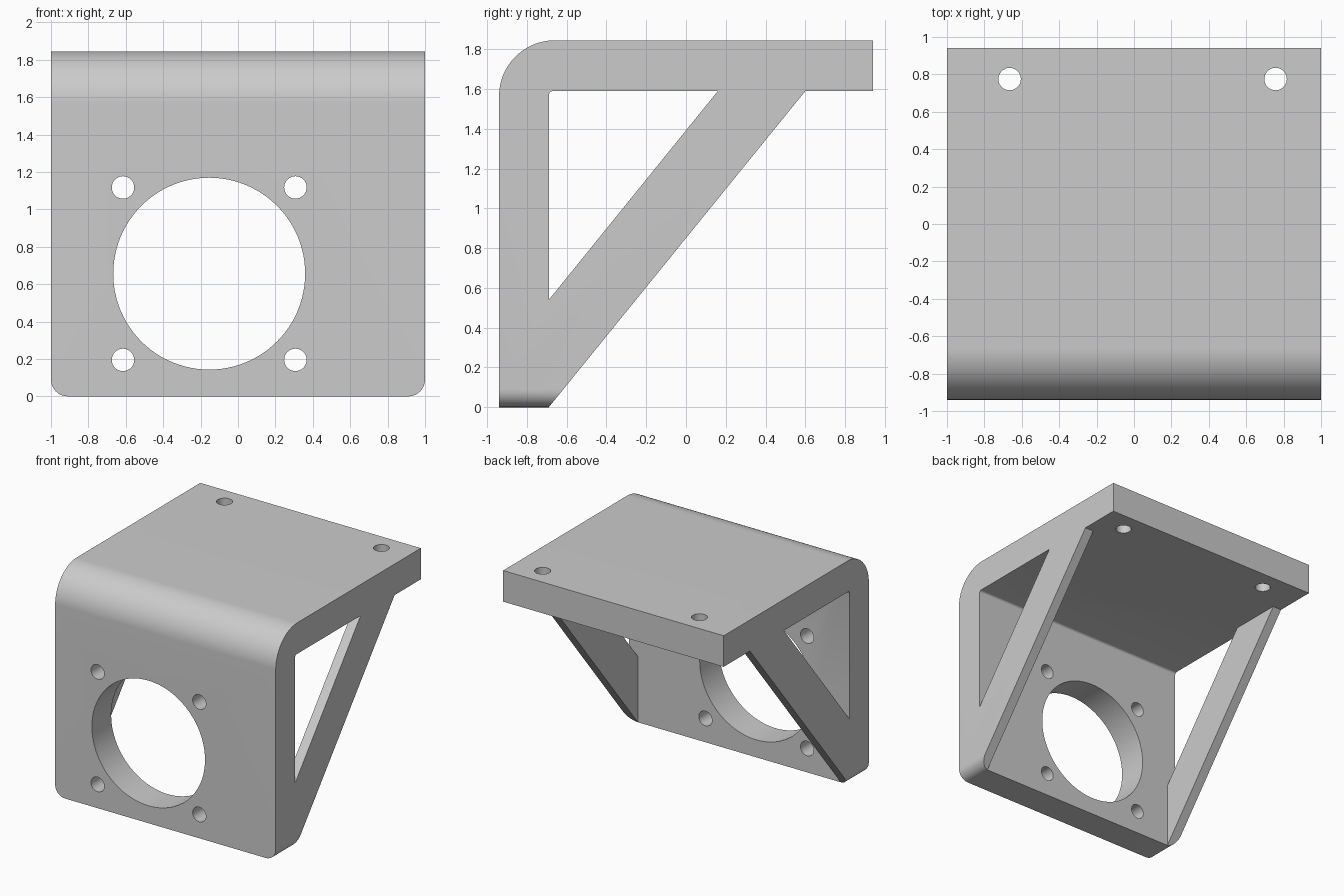
import bpy, bmesh, math
from mathutils import Matrix

cube = bpy.data.objects.get("Cube")
if cube:
    bpy.data.objects.remove(cube, do_unlink=True)

FRONT, BACK, TOP = -0.94, 0.94, 1.845
WALL, CEIL = -0.69, 1.59       # inner faces of wall and shelf
BRACE = 0.08                   # thickness of the side braces


def arc(cy, cz, r, steps):
    """Quarter arc from the front side up to the top."""
    return [(cy - r * math.cos(a), cz + r * math.sin(a))
            for a in (math.pi / 2 * i / steps for i in range(steps + 1))]


def extrude(name, profile, half):
    """Extrude a (y, z) profile across x."""
    bm = bmesh.new()
    face = bm.faces.new([bm.verts.new((-half, y, z)) for y, z in profile])
    out = bmesh.ops.extrude_face_region(bm, geom=[face])
    verts = [v for v in out["geom"] if isinstance(v, bmesh.types.BMVert)]
    bmesh.ops.translate(bm, verts=verts, vec=(2 * half, 0, 0))
    bmesh.ops.recalc_face_normals(bm, faces=bm.faces)
    return bm, name


def make_object(bm, name):
    mesh = bpy.data.meshes.new(name)
    bm.to_mesh(mesh)
    bm.free()
    obj = bpy.data.objects.new(name, mesh)
    bpy.context.collection.objects.link(obj)
    return obj


def drill(name, location, radius, segments, along_y):
    bm = bmesh.new()
    bmesh.ops.create_cone(bm, cap_ends=True, segments=segments,
                          radius1=radius, radius2=radius, depth=0.6)
    if along_y:
        bm.transform(Matrix.Rotation(math.pi / 2, 4, "X"))
    bm.transform(Matrix.Translation(location))
    return make_object(bm, name)


# Solid side profile: wall, shelf and diagonal brace
R = 0.28
profile = [(FRONT, 0)] + arc(FRONT + R, TOP - R, R, 24)
profile += [(BACK, TOP), (BACK, CEIL), (0.6, CEIL), (WALL, 0)]
bm, name = extrude("bracket", profile, 1)

# Rounded bottom corners
corners = [e for e in bm.edges
           if all(abs(v.co.z) < 1e-5 for v in e.verts)
           and abs(e.verts[0].co.x - e.verts[1].co.x) < 1e-5]
bmesh.ops.bevel(bm, geom=corners, offset=0.09, segments=10,
                profile=0.5, affect="EDGES")
bracket = make_object(bm, name)

# Space between the braces, and the triangular windows through them
inner = arc(WALL + 0.02, CEIL - 0.02, 0.02, 4)
cutters = [
    make_object(*extrude("pocket_cutter",
                         [(WALL, -0.2)] + inner + [(0.8, CEIL), (0.8, -0.2)], 1 - BRACE)),
    make_object(*extrude("window_cutter",
                         [(WALL, 0.54)] + inner + [(0.16, CEIL)], 1.2)),
]

# Large opening with four bolt holes in the wall
cx, cz, pitch = -0.154, 0.656, 0.461
mid = (FRONT + WALL) / 2
cutters.append(drill("opening_cutter", (cx, mid, cz), 0.513, 96, True))
for sx in (-1, 1):
    for sz in (-1, 1):
        cutters.append(drill("wall_hole_cutter",
                             (cx + sx * pitch, mid, cz + sz * pitch), 0.06, 32, True))

# Two bolt holes in the shelf
for x in (-0.665, 0.757):
    cutters.append(drill("shelf_hole_cutter", (x, 0.775, 1.72), 0.06, 32, False))

bpy.context.view_layer.objects.active = bracket
bracket.select_set(True)
for cutter in cutters:
    mod = bracket.modifiers.new("cut", "BOOLEAN")
    mod.operation, mod.solver, mod.object = "DIFFERENCE", "EXACT", cutter
    bpy.ops.object.modifier_apply(modifier=mod.name)
    bpy.data.objects.remove(cutter, do_unlink=True)

# Plain grey
grey = bpy.data.materials.new("plain_grey")
grey.use_nodes = True
colour = (0.6, 0.6, 0.6, 1)
grey.diffuse_color = colour
grey.node_tree.nodes["Principled BSDF"].inputs["Base Color"].default_value = colour
bracket.data.materials.clear()
bracket.data.materials.append(grey)

bpy.ops.object.shade_smooth_by_angle(angle=math.radians(30))
